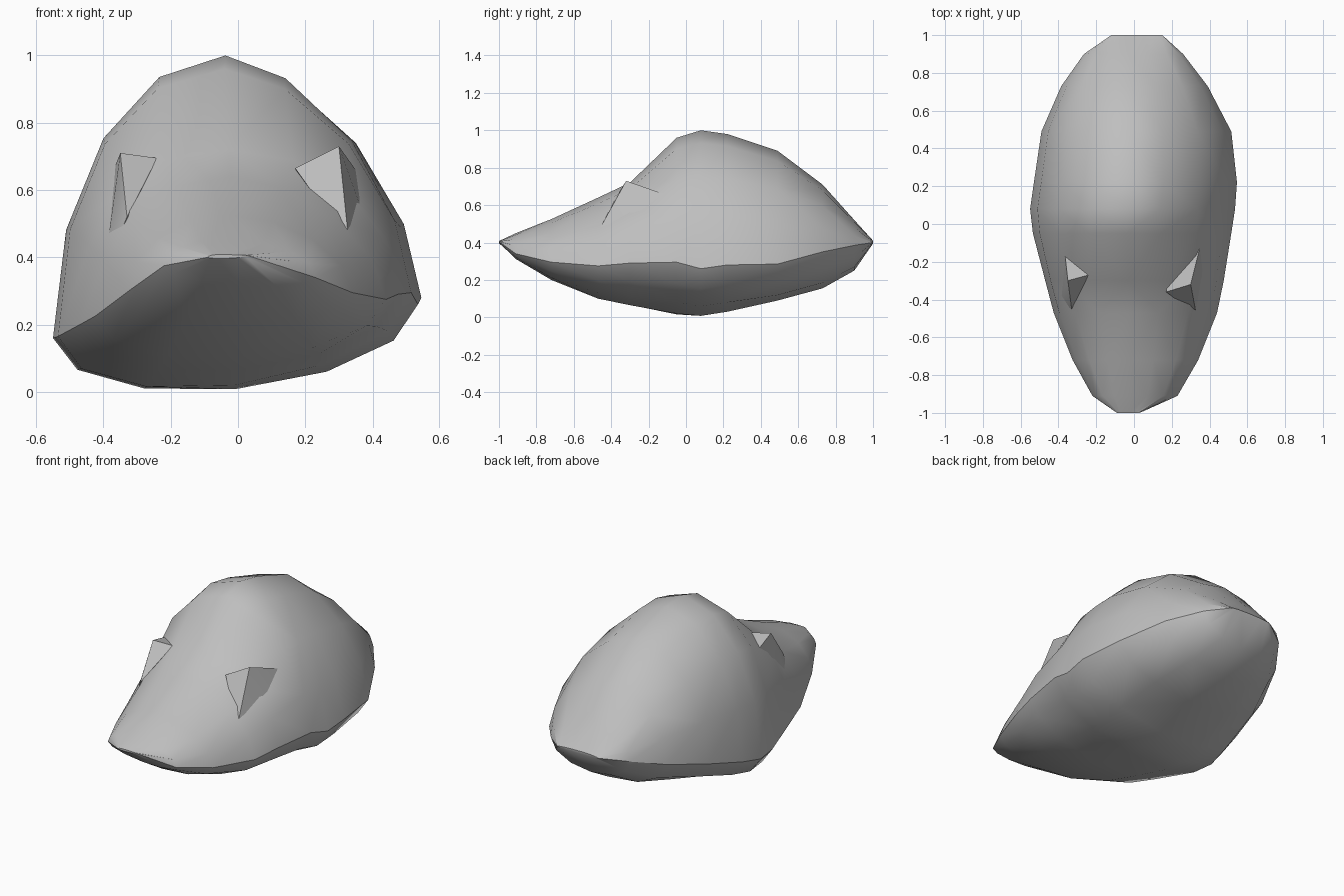
import bpy, bmesh, math

if "Cube" in bpy.data.objects:
    bpy.data.objects.remove(bpy.data.objects["Cube"])

stone = bpy.data.materials.new("grey stone")
stone.diffuse_color = (0.52, 0.52, 0.52, 1)
stone.use_nodes = True
stone.node_tree.nodes["Principled BSDF"].inputs["Base Color"].default_value = stone.diffuse_color

# Cross-sections along y:
# y, left rim x, z, right rim x, z, crown z, belly z, roundness left, right
SECTIONS = [
    (-1.0, -.09, .40, .03, .405, .408, .397, 2, 2),
    (-.91, -.22, .375, .23, .34, .45, .315, 2.2, 2),
    (-.72, -.325, .30, .34, .295, .525, .20, 2, 1.8),
    (-.47, -.425, .225, .44, .275, .64, .10, 2.1, 1.7),
    (-.3, -.47, .20, .475, .29, .72, .065, 2.4, 2),
    (-.05, -.535, .165, .515, .295, .96, .02, 2.1, 1.7),
    (.08, -.55, .16, .535, .26, 1.0, .008, 2, 1.65),
    (.22, -.53, .19, .545, .28, .98, .03, 2, 1.65),
    (.49, -.49, .27, .515, .285, .89, .09, 2, 1.7),
    (.73, -.385, .33, .39, .35, .71, .155, 2, 1.8),
    (.9, -.265, .38, .26, .385, .52, .25, 2, 2),
    (1.0, -.12, .40, .15, .40, .41, .395, 2, 2),
]
TOP_STEPS, BELLY_STEPS = 4, 6


def section_points(y, xl, zl, xr, zr, top, belly, nl, nr):
    apex = (xl + xr) / 2 - .03
    pts = []
    # dome from the left rim over the crown to the right rim
    for i in range(-TOP_STEPS, TOP_STEPS + 1):
        t = abs(i) / TOP_STEPS * math.pi / 2
        rx, rz, n = (xl, zl, nl) if i < 0 else (xr, zr, nr)
        u = math.sin(t) ** (2 / n)
        h = math.cos(t) ** (2 / n) if abs(i) < TOP_STEPS else 0
        pts.append((apex + (rx - apex) * u, y, rz + (top - rz) * h))
    # shallow belly back to the left rim
    for i in range(1, BELLY_STEPS):
        t = math.pi * i / BELLY_STEPS
        f = (1 + math.cos(t)) / 2
        depth = (zl + zr) / 2 - belly
        pts.append((xl + (xr - xl) * f, y,
                    zl + (zr - zl) * f - depth * math.sin(t)))
    return pts


def finish(bm, name, angle):
    bmesh.ops.recalc_face_normals(bm, faces=bm.faces)
    mesh = bpy.data.meshes.new(name)
    bm.to_mesh(mesh)
    bm.free()
    mesh.materials.append(stone)
    obj = bpy.data.objects.new(name, mesh)
    bpy.context.collection.objects.link(obj)
    bpy.ops.object.select_all(action='DESELECT')
    obj.select_set(True)
    bpy.context.view_layer.objects.active = obj
    bpy.ops.object.shade_smooth_by_angle(angle=math.radians(angle))


# Main boulder, lofted through the sections
bm = bmesh.new()
rings = [[bm.verts.new(p) for p in section_points(*s)] for s in SECTIONS]
for a, b in zip(rings, rings[1:]):
    for i in range(len(a)):
        j = (i + 1) % len(a)
        bm.faces.new((a[i], a[j], b[j], b[i]))
    # crisp rim between dome and belly
    for k in (0, 2 * TOP_STEPS):
        bm.edges.get((a[k], b[k])).smooth = False
bm.faces.new(rings[0])
bm.faces.new(rings[-1])
bmesh.ops.triangulate(bm, faces=bm.faces)
finish(bm, "boulder", 40)

# Small craggy ridges on the front shoulders
RIDGES = {
    "left_ridge": [(-.35, -.30, .71), (-.24, -.27, .695), (-.37, -.12, .66),
                   (-.33, -.45, .52), (-.40, -.42, .35), (-.25, -.30, .55)],
    "right_ridge": [(.30, -.32, .73), (.35, -.12, .66), (.17, -.36, .665),
                    (.33, -.48, .44), (.40, -.25, .45), (.20, -.20, .60)],
}
for name, pts in RIDGES.items():
    bm = bmesh.new()
    for p in pts:
        bm.verts.new(p)
    bmesh.ops.convex_hull(bm, input=bm.verts)
    finish(bm, name, 40)
